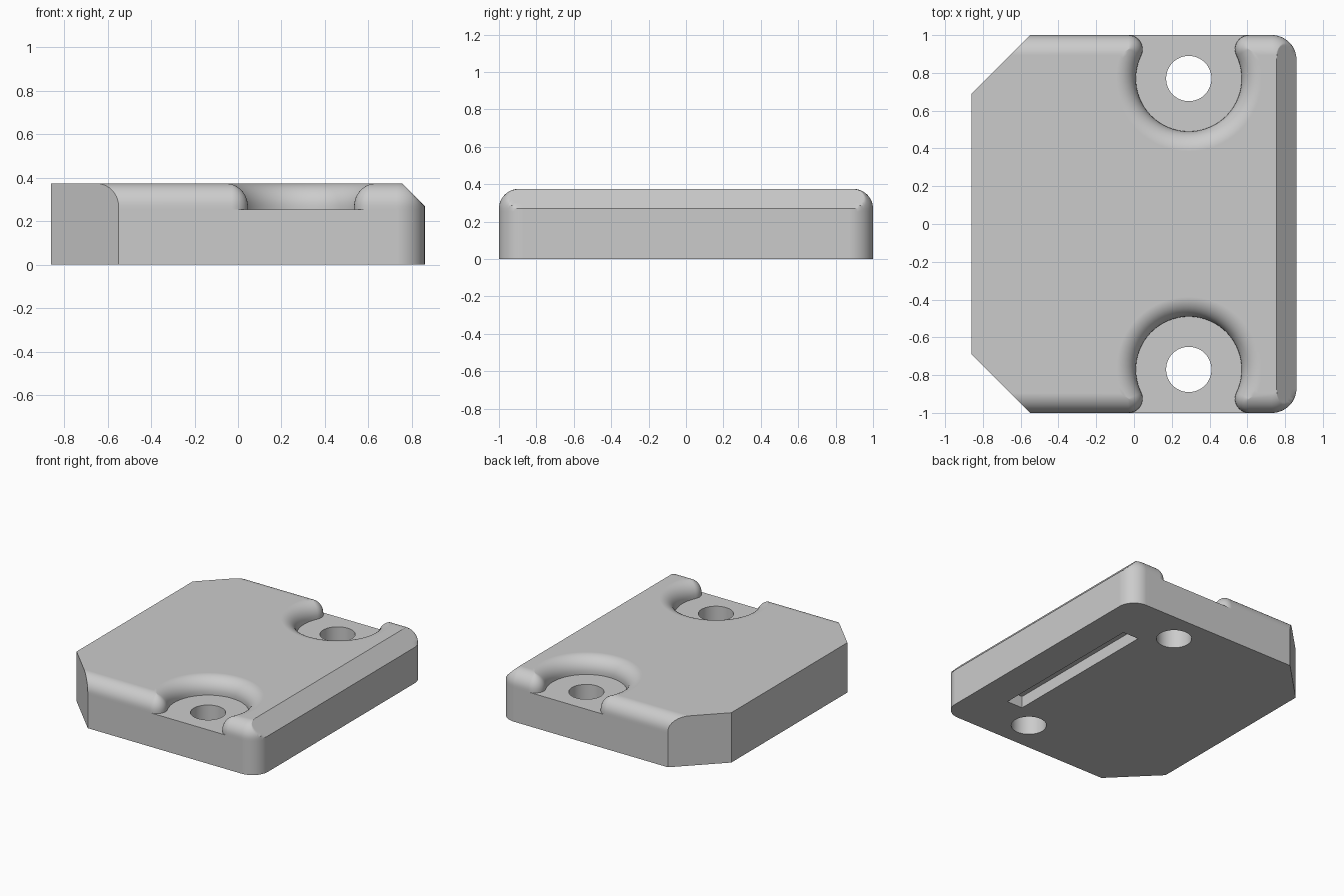
import bpy, bmesh
from math import sin, cos, pi, atan2, sqrt, radians

cube = bpy.data.objects.get("Cube")
if cube:
    bpy.data.objects.remove(cube, do_unlink=True)

HALF_X, HALF_Y, TOP = 0.86, 1.0, 0.375
EDGE = 0.105             # rounded top edge and side chamfer
START = TOP - EDGE
FLOOR = 0.255            # height of the screw pockets
HOLE_X, HOLE_Y = 0.29, 0.77
POCKET, NECK, CORNER, CUT = 0.28, 0.075, 0.13, 0.31

grey = bpy.data.materials.new("grey plastic")
grey.use_nodes = True
colour = (0.6, 0.6, 0.6, 1)
grey.diffuse_color = colour
grey.node_tree.nodes["Principled BSDF"].inputs["Base Color"].default_value = colour


def arc(cx, cy, r, a, b, n):
    return [(cx + r * cos(a + (b - a) * i / n), cy + r * sin(a + (b - a) * i / n))
            for i in range(n + 1)]


def half_outline(inset):
    """Back half of the plan, right to left; returns points and pocket range."""
    edge = HALF_Y - inset
    corner = arc(HALF_X - CORNER, HALF_Y - CORNER, CORNER - inset, 0, pi / 2, 24)
    # rounded shoulders on each side of the pocket
    r = max(NECK - inset, 0)
    y = edge - r
    dx = sqrt((POCKET + inset + r) ** 2 - (y - HOLE_Y) ** 2)
    a = atan2(y - HOLE_Y, dx)
    pocket = arc(HOLE_X + dx, y, r, pi / 2, pi + a, 10)
    pocket += arc(HOLE_X, HOLE_Y, POCKET + inset, a, -pi - a, 40)[1:-1]
    pocket += arc(HOLE_X - dx, y, r, -a, pi / 2, 10)
    # cut-off left corner
    left = [(CUT - HALF_X - inset, edge), (-HALF_X, HALF_Y - CUT)]
    return corner + pocket + left, (len(corner), len(corner) + len(pocket) - 1)


def make_object(name, bm):
    bmesh.ops.recalc_face_normals(bm, faces=bm.faces)
    mesh = bpy.data.meshes.new(name)
    bm.to_mesh(mesh)
    bm.free()
    mesh.materials.append(grey)
    obj = bpy.data.objects.new(name, mesh)
    bpy.context.collection.objects.link(obj)
    return obj


def bridge(bm, lower, upper):
    for i in range(len(lower)):
        j = (i + 1) % len(lower)
        bm.faces.new((lower[i], lower[j], upper[j], upper[i]))


# Body: stacked outlines that shrink towards the top
bm = bmesh.new()
levels = [(FLOOR, 0)]
for step in range(11):
    t = step / 10 * pi / 2
    levels.append((START + EDGE * sin(t), EDGE * (1 - cos(t))))
rings = []
for z, inset in levels:
    half, (first, last) = half_outline(inset)
    limit = HALF_X - max(z - START, 0)      # sloped right-hand edge
    half = [(min(x, limit), y) for x, y in half]
    plan = half + [(x, -y) for x, y in reversed(half)]
    rings.append([bm.verts.new((x, y, z)) for x, y in plan])
for lower, upper in zip(rings, rings[1:]):
    bridge(bm, lower, upper)
bm.faces.new(rings[-1])

# Pocket floors and the plain lower block
ring = rings[0]
n = len(ring)
spans = [(first, last), (n - 1 - last, n - 1 - first)]
for a, b in spans:
    bm.faces.new(ring[a:b + 1])
rim = [v for i, v in enumerate(ring) if not any(a < i < b for a, b in spans)]
base = [bm.verts.new((v.co.x, v.co.y, 0)) for v in rim]
bridge(bm, base, rim)
bm.faces.new(base)
bmesh.ops.remove_doubles(bm, verts=bm.verts, dist=1e-5)
body = make_object("mounting_block", bm)

# Cutters: two screw holes and the underside slot
cutters = []
for side in (-1, 1):
    bm = bmesh.new()
    bmesh.ops.create_cone(bm, cap_ends=True, segments=48, radius1=0.12, radius2=0.12, depth=1)
    bmesh.ops.translate(bm, verts=bm.verts, vec=(HOLE_X, side * HOLE_Y, 0))
    cutters.append(make_object("screw_hole_cutter", bm))
bm = bmesh.new()
bmesh.ops.create_cube(bm, size=1)
bmesh.ops.scale(bm, verts=bm.verts, vec=(0.13, 1.23, 0.176))
bmesh.ops.translate(bm, verts=bm.verts, vec=(0.545, 0, 0))
cutters.append(make_object("slot_cutter", bm))

bpy.ops.object.select_all(action='DESELECT')
body.select_set(True)
bpy.context.view_layer.objects.active = body
for cutter in cutters:
    cutter.hide_render = True
    mod = body.modifiers.new("cut", 'BOOLEAN')
    mod.operation = 'DIFFERENCE'
    mod.solver = 'EXACT'
    mod.object = cutter
    bpy.ops.object.modifier_apply(modifier=mod.name)
    bpy.data.objects.remove(cutter, do_unlink=True)

# Smooth fillets, crisp edges, flat-looking large faces
bpy.ops.object.shade_smooth_by_angle(angle=radians(25))
weighted = body.modifiers.new("weighted normals", 'WEIGHTED_NORMAL')
weighted.keep_sharp = True
